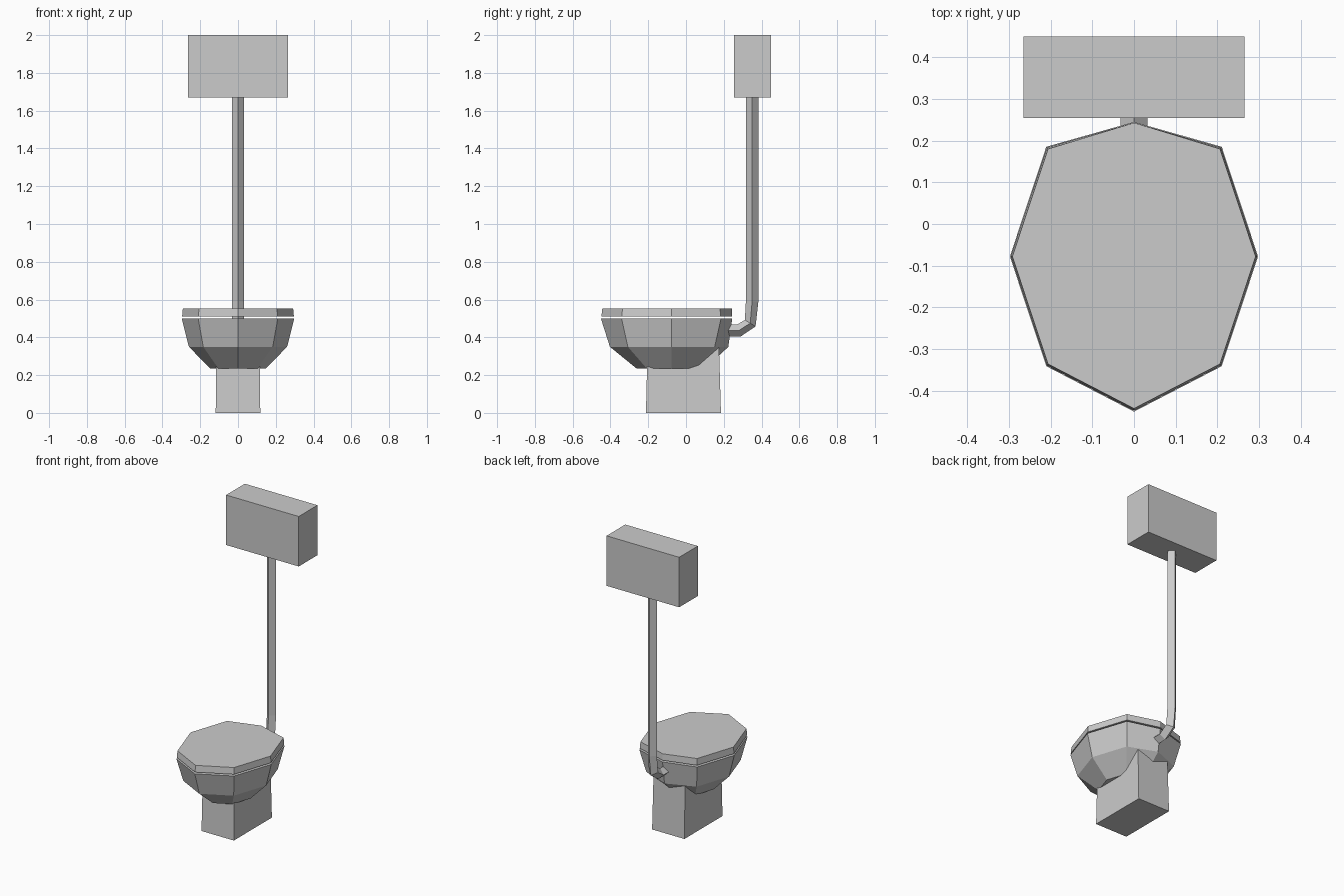
import bpy
from math import sin, cos, pi
from mathutils import Vector

if "Cube" in bpy.data.objects:
    bpy.data.objects.remove(bpy.data.objects["Cube"])


def loft(name, rings):
    """Skin equal-sized rings of points and cap both ends."""
    n = len(rings[0])
    verts = [p for ring in rings for p in ring]
    faces = [(r * n + i, r * n + (i + 1) % n, (r + 1) * n + (i + 1) % n, (r + 1) * n + i)
             for r in range(len(rings) - 1) for i in range(n)]
    last = (len(rings) - 1) * n
    faces += [tuple(reversed(range(n))), tuple(range(last, last + n))]
    mesh = bpy.data.meshes.new(name)
    mesh.from_pydata(verts, [], faces)
    mesh.update()
    obj = bpy.data.objects.new(name, mesh)
    bpy.context.collection.objects.link(obj)
    return obj


def rect(hx, y0, y1, z):
    return [(-hx, y0, z), (hx, y0, z), (hx, y1, z), (-hx, y1, z)]


def oval(rx, back, z):
    """Eight-sided oval, longer in y, with its back point pulled to 'back'."""
    ring = []
    for i in range(8):
        a = i * pi / 4
        y = -0.078 + 1.25 * rx * sin(a)
        ring.append((rx * cos(a), back if i == 2 else y, z))
    return ring


# High cistern
loft("cistern", [rect(0.265, 0.255, 0.45, 1.67), rect(0.265, 0.255, 0.45, 2.0)])

# Pedestal foot, running up into the bowl
loft("pedestal", [rect(0.118, -0.212, 0.185, 0), rect(0.115, -0.203, 0.174, 0.37)])

# Faceted bowl
loft("bowl", [oval(0.147, 0.105, 0.235), oval(0.26, 0.224, 0.35),
              oval(0.298, 0.245, 0.5)])

# Closed lid, floating just above the rim
loft("lid", [oval(0.296, 0.243, 0.51), oval(0.292, 0.243, 0.553)])

# Flush pipe: diamond section swept along a bent path in the y-z plane
path = [Vector(p) for p in [(0, 0.20, 0.436), (0, 0.28, 0.436), (0, 0.34, 0.475),
                            (0, 0.35, 0.59), (0, 0.35, 1.68)]]
rings = []
for i, p in enumerate(path):
    d_in = (p - path[max(i - 1, 0)]).normalized()
    d_out = (path[min(i + 1, len(path) - 1)] - p).normalized()
    tangent = (d_in + d_out).normalized()
    side = Vector((0.033, 0, 0))
    up = tangent.cross(Vector((-1, 0, 0))) * 0.033
    rings.append([p + side, p - up, p - side, p + up])
pipe = loft("flush_pipe", rings)

# Consistent outward normals
import bmesh
for obj in bpy.context.collection.objects:
    bm = bmesh.new()
    bm.from_mesh(obj.data)
    bmesh.ops.recalc_face_normals(bm, faces=bm.faces)
    bm.to_mesh(obj.data)
    bm.free()
